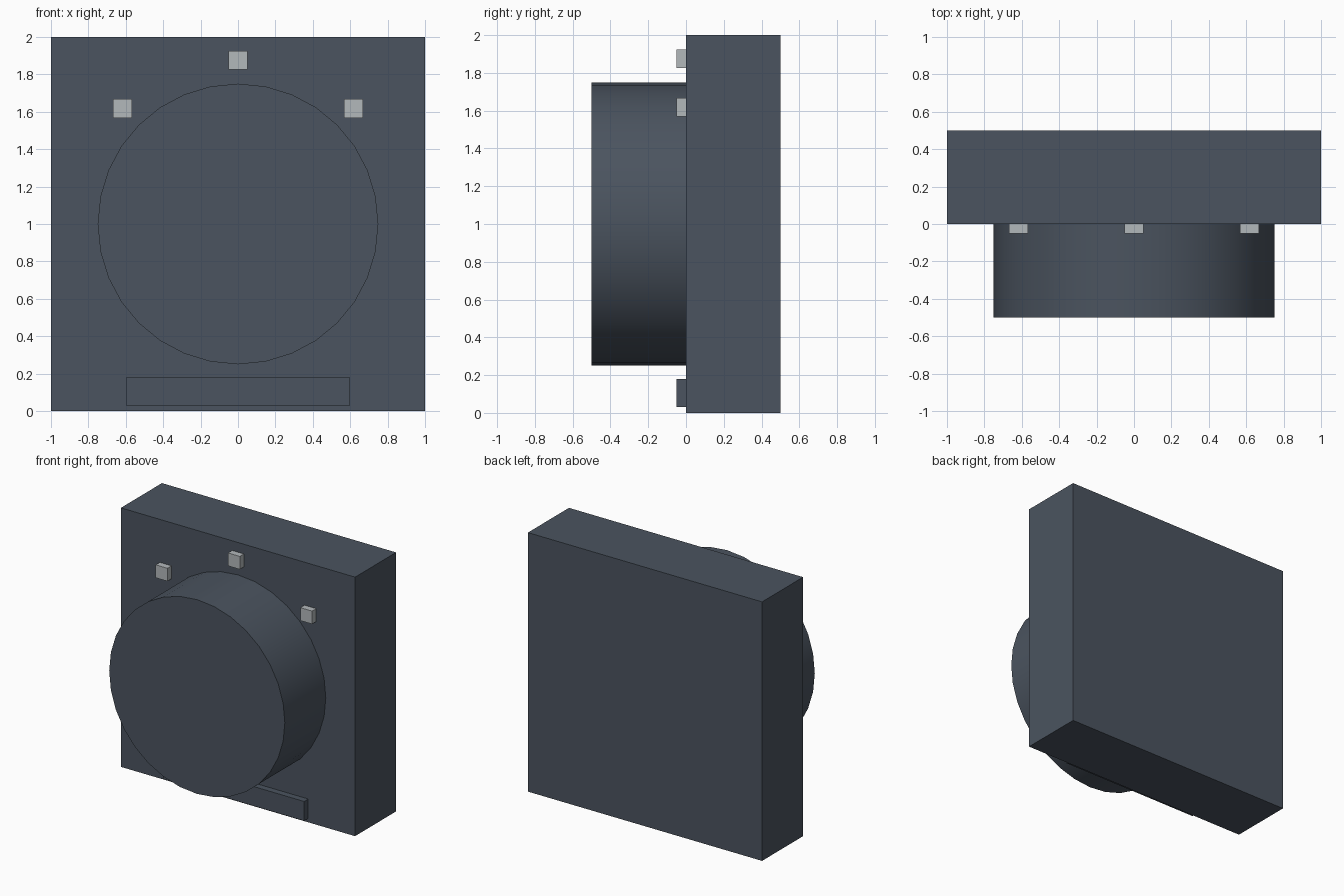
import bpy
import math

if "Cube" in bpy.data.objects:
    bpy.data.objects.remove(bpy.data.objects["Cube"])


def material(name, rgb):
    m = bpy.data.materials.new(name)
    m.diffuse_color = (*rgb, 1.0)
    m.use_nodes = True
    m.node_tree.nodes["Principled BSDF"].inputs["Base Color"].default_value = m.diffuse_color
    return m


slate = material("slate", (0.070, 0.088, 0.115))
light_grey = material("light_grey", (0.45, 0.48, 0.50))


def box(name, centre, size, mat):
    bpy.ops.mesh.primitive_cube_add(size=1, location=centre)
    ob = bpy.context.object
    ob.name = name
    ob.scale = size
    bpy.ops.object.transform_apply(location=False, rotation=False, scale=True)
    ob.data.materials.append(mat)
    return ob


# Square backing block
box("back_block", (0, 0.25, 1), (2, 0.5, 2), slate)

# Large round drum on the front
bpy.ops.mesh.primitive_cylinder_add(vertices=32, radius=0.75, depth=0.5,
                                    location=(0, -0.25, 1),
                                    rotation=(math.pi / 2, 0, 0))
drum = bpy.context.object
drum.name = "drum"
drum.data.materials.append(slate)
bpy.ops.object.shade_smooth_by_angle(angle=math.radians(30))

# Bar below the drum
box("lower_bar", (0, -0.025, 0.105), (1.2, 0.05, 0.15), slate)

# Three small marker studs around the top of the drum
for side, x, z in (("left", -0.618, 1.618), ("top", 0, 1.875), ("right", 0.618, 1.618)):
    box(side + "_marker", (x, -0.025, z), (0.1, 0.05, 0.1), light_grey)
